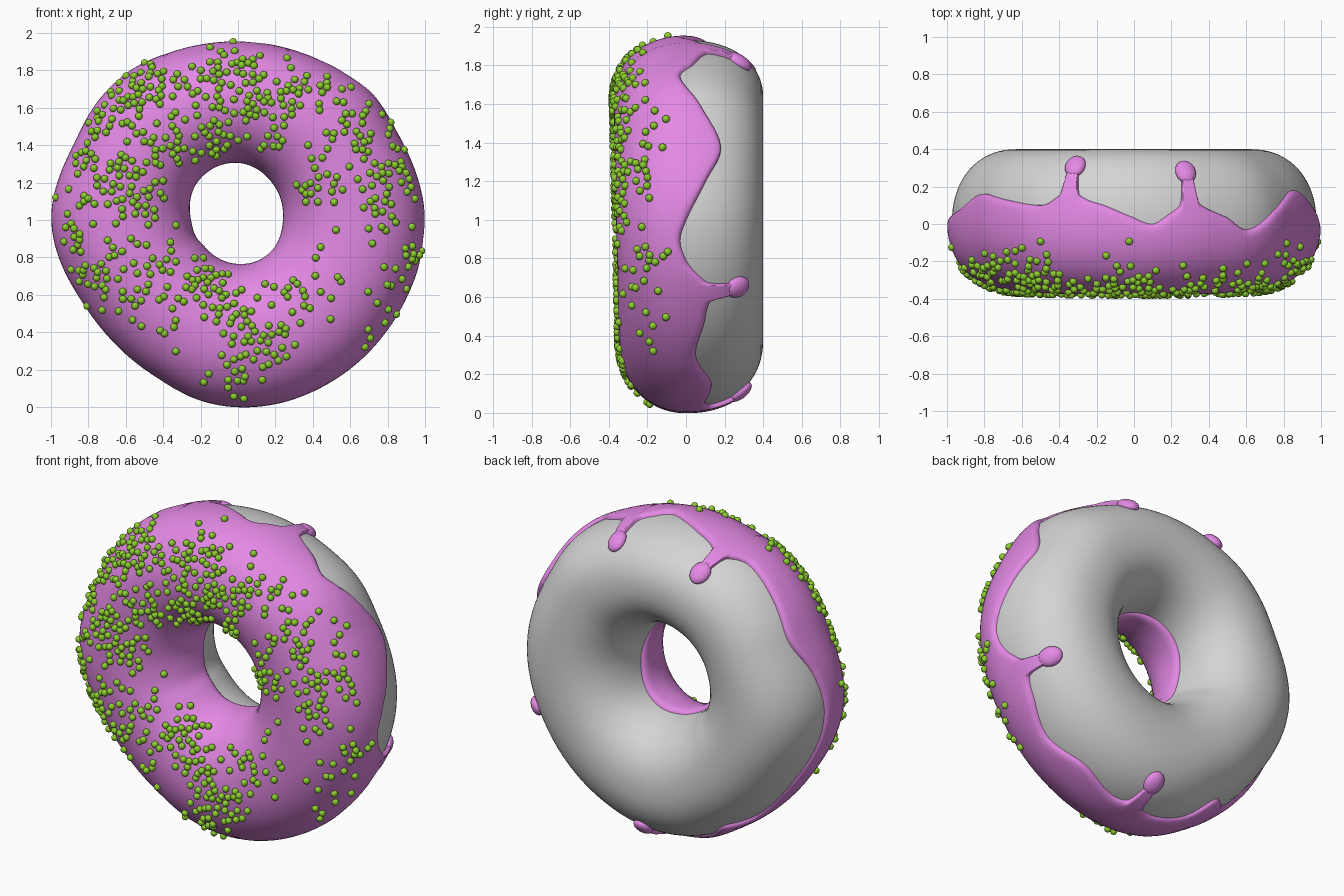
import bpy, bmesh, math, random
from mathutils import Vector, Matrix

if "Cube" in bpy.data.objects:
    bpy.data.objects.remove(bpy.data.objects["Cube"])

random.seed(7)
N_FRONT, N_BACK = 2.1, 2.2   # superellipse exponents of the ring section
THICK = 0.024                # icing thickness


def mat(name, c):
    m = bpy.data.materials.new(name)
    m.diffuse_color = (*c, 1)
    m.use_nodes = True
    m.node_tree.nodes["Principled BSDF"].inputs["Base Color"].default_value = m.diffuse_color
    return m


GREY = mat("dough grey", (0.66, 0.66, 0.66))
PINK = mat("icing pink", (0.77, 0.25, 0.78))
GREEN = mat("sprinkle green", (0.27, 0.62, 0.03))


def periodic(pts):
    """Smooth closed curve through (degrees, value) points."""
    pts = sorted((a % 360, v) for a, v in pts)
    n = len(pts)
    cache = {}

    def get(i):
        return pts[i % n][0] + 360 * (i // n), pts[i % n][1]

    def slope(i):
        (a, u), (b, v) = get(i - 1), get(i + 1)
        return (v - u) / (b - a)

    def f(deg):
        if deg in cache:
            return cache[deg]
        d = deg % 360
        i = -1
        while i < n and get(i + 1)[0] <= d:
            i += 1
        (a, u), (b, v) = get(i), get(i + 1)
        h = b - a
        t = (d - a) / h
        cache[deg] = ((2*t**3 - 3*t*t + 1) * u + (t**3 - 2*t*t + t) * h * slope(i)
                      + (3*t*t - 2*t**3) * v + (t**3 - t*t) * h * slope(i + 1))
        return cache[deg]
    return f


# uneven outer and hole radii, and the wavy icing border (y against angle)
outer_r = periodic([(0, 1.0), (28, .975), (45, .99), (63, .965), (90, .96), (110, .97), (126, .99), (140, .985),
                    (155, .97), (180, .998), (211, .935), (240, .94), (260, .985), (278, 1.0), (300, .995),
                    (330, .99)])
hole_r = periodic([(0, .24), (45, .27), (90, .31), (135, .30), (180, .25), (200, .24), (217, .225),
                   (245, .225), (270, .23), (315, .24)])
border = periodic([(0, 0), (-6, -.03), (-12, 0), (-20, .08), (-31, .1), (-46, .05), (-61, .13), (-75, .1),
                   (-95, .1), (-106, .13), (-118, .22), (-128, .1), (-150, .08), (12, .1), (24, .18),
                   (38, .08), (51, -.03), (59, .04), (68, .08), (78, .05), (84, 0), (91, .04),
                   (102, .11), (114, .13), (121, .10), (136, .13), (151, .16), (165, .08), (180, .04)])
inner_border = periodic([(0, .06), (60, .03), (120, .08), (180, .05), (240, .03), (300, .08)])
DRIPS = [(-22.5, .32), (71.5, .33), (111.5, .36), (-84, .335)]


def halves(t):
    """Back and front half depth of the bare dough."""
    return 0.40, 0.338 + 0.014 * math.sin(math.radians(t))


def spow(v, e):
    return math.copysign(abs(v) ** e, v)


def radii(t):
    """Section half width and centre radius."""
    ro, ri = outer_r(t) - THICK, hole_r(t) + THICK
    return (ro - ri) / 2, (ro + ri) / 2


def P(t, phi, off=0.0):
    """Ring surface point; phi 0 = rim, pi/2 = front, pi = hole."""
    a, rc = radii(t)
    back, front = halves(t)
    s = math.sin(phi)
    b, n = (front + off, N_FRONT) if s > 0 else (back + off, N_BACK)
    r = rc + (a + off) * spow(math.cos(phi), 2 / n)
    y = -b * spow(s, 2 / n)
    th = math.radians(t)
    return Vector((r * math.cos(th), y, 0.995 + r * math.sin(th)))


def phi_at(t, y):
    back, front = halves(t)
    b, n = (back, N_BACK) if y > 0 else (front, N_FRONT)
    return -math.asin(max(-1, min(1, spow(y / b, n / 2))))


def finish(verts, faces, name, m):
    me = bpy.data.meshes.new(name)
    me.from_pydata(verts, [], faces)
    bm = bmesh.new()
    bm.from_mesh(me)
    bmesh.ops.recalc_face_normals(bm, faces=bm.faces)
    bm.to_mesh(me)
    bm.free()
    me.materials.append(m)
    me.shade_smooth()
    ob = bpy.data.objects.new(name, me)
    bpy.context.collection.objects.link(ob)


def grid(rings, closed, name, m):
    n, k = len(rings), len(rings[0])
    faces = []
    for i in range(n):
        a, b = i * k, (i + 1) % n * k
        for j in range(k if closed else k - 1):
            q = (j + 1) % k
            faces.append((a + j, a + q, b + q, b + j))
    finish([p for ring in rings for p in ring], faces, name, m)


def balls(mats, segs, rows, name, m):
    """One mesh holding a unit sphere per placement matrix."""
    bm = bmesh.new()
    bmesh.ops.create_uvsphere(bm, u_segments=segs, v_segments=rows, radius=1)
    bm.verts.index_update()
    co = [v.co.copy() for v in bm.verts]
    fs = [[v.index for v in f.verts] for f in bm.faces]
    bm.free()
    verts = [x @ c for x in mats for c in co]
    faces = [[i + k * len(co) for i in f] for k in range(len(mats)) for f in fs]
    finish(verts, faces, name, m)


def frame(t, phi, off):
    """Placement matrix on the surface: x around, y across, z outward."""
    p = P(t, phi, off)
    u = (P(t + .5, phi, off) - P(t - .5, phi, off)).normalized()
    v = (P(t, phi + .02, off) - P(t, phi - .02, off)).normalized()
    w = u.cross(v).normalized()
    v = w.cross(u).normalized()
    return Matrix.Translation(p) @ Matrix((u, v, w)).transposed().to_4x4()


# dough ring
grid([[P(i * 2.25, 2 * math.pi * j / 72) for j in range(72)] for i in range(160)], True,
     "dough_ring", GREY)


# icing shell with thin drip stems
def edge_y(t):
    y = border(t)
    for td, tip in DRIPS:
        d = abs((t - td + 180) % 360 - 180)
        stem = math.exp(-(d / 2.2) ** 4) + 0.25 * math.exp(-(d / 4.5) ** 2)
        y += (tip - 0.05 - y) * min(1, stem)
    return y


STEPS = [(0, -.006), (.006, .45), (.016, .75), (.03, .93), (.05, 1)]   # rounded lip
rings = []
for i in range(720):
    t = i / 2
    lo, hi = phi_at(t, edge_y(t)), math.pi - phi_at(t, inner_border(t))
    ring = [P(t, lo + d * 2.2, h * THICK) for d, h in STEPS]
    a, b = lo + .11, hi - .11
    ring += [P(t, a + (b - a) * j / 34, THICK) for j in range(1, 34)]
    ring += [P(t, hi - d * 2.2, h * THICK) for d, h in reversed(STEPS)]
    rings.append(ring)
grid(rings, False, "icing", PINK)

# rounded drip ends
balls([frame(td, phi_at(td, tip - .055), .004) @ Matrix.Diagonal((.056, .07, .034, 1))
       for td, tip in DRIPS], 24, 16, "icing_drip_ends", PINK)

# sprinkle clusters on the front: x, z, count
CLUSTERS = [
    (-.5, 1.75, 22), (-.62, 1.62, 14), (-.72, 1.5, 10), (-.4, 1.65, 12), (-.1, 1.85, 14), (.02, 1.77, 20),
    (.12, 1.62, 26), (-.15, 1.6, 10), (-.2, 1.78, 8), (-.15, 1.45, 18), (-.32, 1.4, 16), (-.5, 1.42, 10),
    (-.6, 1.28, 16), (-.82, 1.3, 16), (-.65, 1.12, 14), (-.48, 1.1, 14), (-.85, 1.1, 6), (-.9, .92, 10),
    (-.78, .68, 22), (-.62, .85, 8), (-.55, .58, 12), (-.42, .78, 12), (-.18, .7, 22), (-.3, .55, 10),
    (-.1, .57, 10), (0, .45, 14), (.02, .3, 12), (.2, .35, 18), (.28, .57, 14), (.42, .5, 4),
    (.5, .78, 5), (.4, 1.15, 14), (.5, 1.35, 10), (.35, 1.7, 14), (.5, 1.68, 10), (.6, 1.55, 12),
    (.7, 1.45, 10), (.75, 1.3, 12), (.85, 1.27, 14), (.72, 1.1, 8), (.82, 1.0, 10), (.93, .8, 10),
    (.75, .6, 8), (.7, .35, 4), (0, .1, 8), (-.2, .15, 4), (.2, 1.45, 8)]
placed = []
for cx, cz, count in CLUSTERS:
    made = 0
    for attempt in range(count * 8):
        x, z = cx + random.gauss(0, .065), cz - .995 + random.gauss(0, .065)
        t = math.degrees(math.atan2(z, x))
        a, rc = radii(t)
        c = (math.hypot(x, z) - rc) / (a + THICK)
        if not -.86 < c < .985:
            continue
        p = P(t, math.acos(spow(c, N_FRONT / 2)), THICK + .006)
        if all((p - q).length > .028 for q in placed):
            placed.append(p)
            made += 1
        if made == count:
            break
balls([Matrix.Translation(p) @ Matrix.Scale(.02, 4) for p in placed], 12, 8, "sprinkles", GREEN)
